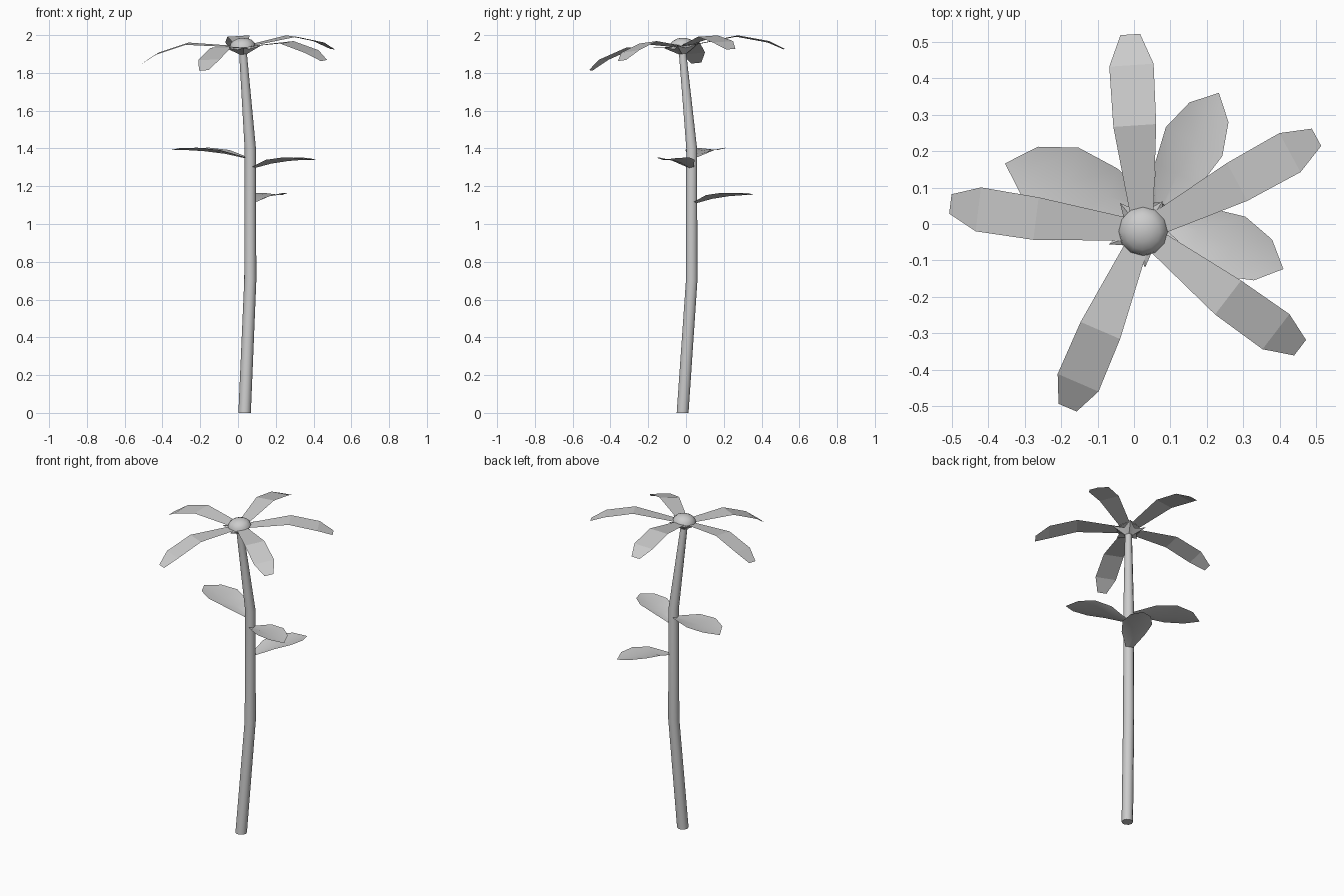
import bpy
import bmesh
from math import cos, sin, pi, radians
from mathutils import Matrix, Vector

old = bpy.data.objects.get("Cube")
if old:
    bpy.data.objects.remove(old, do_unlink=True)

grey = bpy.data.materials.new("plain_grey")
grey.use_nodes = True
grey.diffuse_color = (0.6, 0.6, 0.6, 1)
grey.node_tree.nodes["Principled BSDF"].inputs["Base Color"].default_value = grey.diffuse_color


def finish(name, bm, matrix=None, angle=None, outward=True):
    """Turn a bmesh into a named, coloured object."""
    if matrix:
        bm.transform(matrix)
    if outward:
        bmesh.ops.recalc_face_normals(bm, faces=bm.faces)
    mesh = bpy.data.meshes.new(name)
    bm.to_mesh(mesh)
    bm.free()
    mesh.materials.append(grey)
    ob = bpy.data.objects.new(name, mesh)
    bpy.context.collection.objects.link(ob)
    if angle:
        bpy.ops.object.select_all(action="DESELECT")
        ob.select_set(True)
        bpy.context.view_layer.objects.active = ob
        bpy.ops.object.shade_smooth_by_angle(angle=radians(angle))
    return ob


def bridge(bm, a, b, closed=True):
    """Join two rows of vertices with quads."""
    n = len(a)
    for i in range(n if closed else n - 1):
        j = (i + 1) % n
        bm.faces.new((a[i], a[j], b[j], b[i]))


# Stem: rings swept along a bent path (x, y, z, radius)
SIDES = 10
path = [(0.035, -0.018, 0, 0.033), (0.065, 0.03, 0.7, 0.032),
        (0.065, 0.03, 1.4, 0.03), (0.025, -0.02, 1.925, 0.02)]
bm = bmesh.new()
rings = []
for x, y, z, r in path:
    rings.append([bm.verts.new((x + r * cos(2 * pi * i / SIDES), y + r * sin(2 * pi * i / SIDES), z))
                  for i in range(SIDES)])
for low, high in zip(rings, rings[1:]):
    bridge(bm, low, high)
bm.faces.new(rings[0])
bm.faces.new(rings[-1])
finish("stem", bm, angle=40)

# The flower head leans towards the front and one side
up = Vector((-0.055, -0.1, 1))
lean = Matrix.Translation((0.025, -0.02, 1.94)) @ Vector((0, 0, 1)).rotation_difference(up).to_matrix().to_4x4()

# Petals: flat strips folded downwards (distance, half width, height)
petal = [(0.03, 0.03, 0), (0.295, 0.059, 0.027), (0.457, 0.061, -0.019), (0.537, 0.027, -0.066)]
for k, heading in enumerate((94, 172.8, 246.7, 322.6, 28.2)):
    bm = bmesh.new()
    rows = [[bm.verts.new((u, -w, z)), bm.verts.new((u, w, z))] for u, w, z in petal]
    for a, b in zip(rows, rows[1:]):
        bm.faces.new((a[0], b[0], b[1], a[1]))
    finish(f"petal_{k + 1}", bm, lean @ Matrix.Rotation(radians(heading), 4, "Z"), outward=False)

# Flower centre: a low dome
bm = bmesh.new()
bmesh.ops.create_uvsphere(bm, u_segments=12, v_segments=8, radius=0.068)
bmesh.ops.bisect_plane(bm, geom=bm.verts[:] + bm.edges[:] + bm.faces[:], plane_co=(0, 0, 0),
                       plane_no=(0, 0, 1), clear_inner=True)
finish("flower_centre", bm, lean @ Matrix.Diagonal((1, 1, 0.68, 1)), angle=40)

# Sepals: a five-pointed star cup under the petals
bm = bmesh.new()
star, neck = [], []
for i in range(10):
    a = radians(57 + 36 * i)
    r, z = (0.1, 0.002) if i % 2 == 0 else (0.05, -0.012)
    star.append(bm.verts.new((r * cos(a), r * sin(a), z)))
    neck.append(bm.verts.new((0.022 * cos(a), 0.022 * sin(a), -0.04)))
bridge(bm, neck, star)
top = bm.verts.new((0, 0, 0))
for i in range(10):
    bm.faces.new((star[i], star[(i + 1) % 10], top))
finish("sepals", bm, lean, angle=25)

# Leaves: pointed blades with raised edges (distance, half width, rib height, edge height)
blade = [(0.0, 0.012, 0.0, 0.005), (0.12, 0.069, 0.03, 0.05),
         (0.22, 0.087, 0.044, 0.062), (0.31, 0.06, 0.05, 0.06)]
for name, heading, size, height in (("leaf_upper", 162, 1.19, 1.342),
                                    ("leaf_middle", -24, 1.02, 1.29),
                                    ("leaf_lower", 63, 1.0, 1.103)):
    bm = bmesh.new()
    rows = [[bm.verts.new((u * size, s * w * size, edge if s else rib)) for s in (-1, 0, 1)]
            for u, w, rib, edge in blade]
    for a, b in zip(rows, rows[1:]):
        for i in (0, 1):
            bm.faces.new((a[i], b[i], b[i + 1], a[i + 1]))
    tip = bm.verts.new((0.37 * size, 0, 0.05))
    for i in (0, 1):
        bm.faces.new((rows[-1][i], tip, rows[-1][i + 1]))
    place = Matrix.Translation((0.065, 0.03, height)) @ Matrix.Rotation(radians(heading), 4, "Z")
    finish(name, bm, place, angle=60, outward=False)
